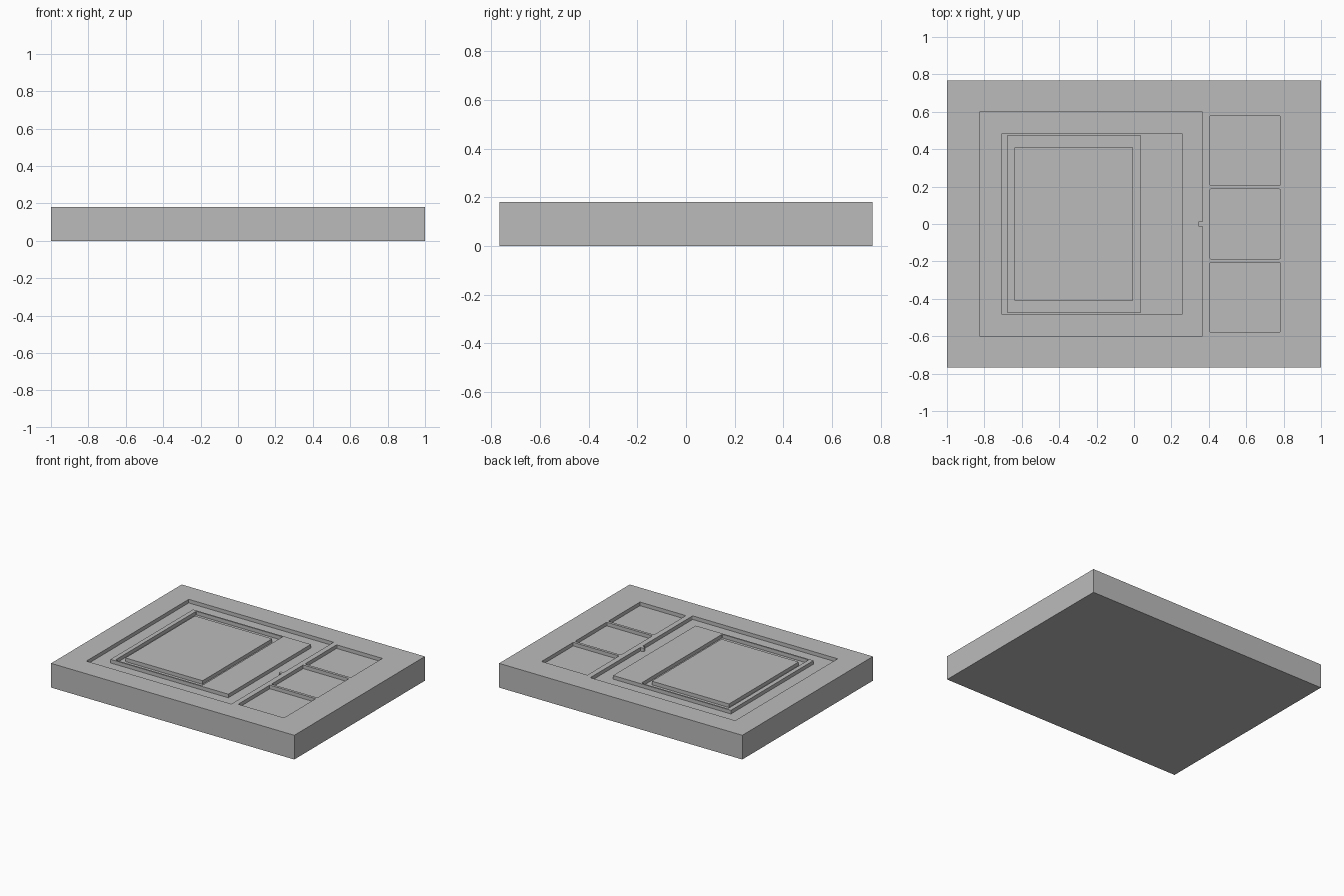
import bpy, bmesh
from math import sin, cos, pi

cube = bpy.data.objects.get("Cube")
if cube:
    bpy.data.objects.remove(cube, do_unlink=True)

TOP = 0.18
FLOOR = 0.153   # level of every recess

grey = bpy.data.materials.new("plain grey")
grey.use_nodes = True
colour = (0.5, 0.5, 0.5, 1)
grey.diffuse_color = colour
grey.node_tree.nodes["Principled BSDF"].inputs["Base Color"].default_value = colour


def prism(name, x0, x1, y0, y1, z0, z1, radius=0.0):
    """Upright block, with rounded corners when a radius is given."""
    steps = 3 if radius else 0
    centres = [(x1 - radius, y1 - radius), (x0 + radius, y1 - radius),
               (x0 + radius, y0 + radius), (x1 - radius, y0 + radius)]
    bm = bmesh.new()
    ring = []
    for k, (cx, cy) in enumerate(centres):
        for s in range(steps + 1):
            a = pi / 2 * (k + s / max(steps, 1))
            ring.append(bm.verts.new((cx + radius * cos(a), cy + radius * sin(a), z0)))
    base = bm.faces.new(ring)
    side = bmesh.ops.extrude_face_region(bm, geom=[base], use_keep_orig=True)
    for v in side["geom"]:
        if isinstance(v, bmesh.types.BMVert):
            v.co.z = z1
    bmesh.ops.recalc_face_normals(bm, faces=bm.faces)
    mesh = bpy.data.meshes.new(name)
    bm.to_mesh(mesh)
    bm.free()
    mesh.materials.append(grey)
    obj = bpy.data.objects.new(name, mesh)
    bpy.context.collection.objects.link(obj)
    return obj


def cut(obj, x0, x1, y0, y1, radius):
    """Sink a pocket into the top of a part."""
    cutter = prism("pocket_cutter", x0, x1, y0, y1, FLOOR, TOP + 0.1, radius)
    cutter.hide_render = True
    mod = obj.modifiers.new("pocket", "BOOLEAN")
    mod.operation, mod.solver, mod.object = "DIFFERENCE", "EXACT", cutter
    bpy.context.view_layer.update()
    graph = bpy.context.evaluated_depsgraph_get()
    obj.data = bpy.data.meshes.new_from_object(obj.evaluated_get(graph))
    obj.modifiers.clear()
    bpy.data.objects.remove(cutter, do_unlink=True)


# Slab with the main tray and a column of three square pockets
slab = prism("slab", -1, 1, -0.767, 0.767, 0, TOP)
cut(slab, -0.826, 0.366, -0.601, 0.601, 0.005)
for i in (-1, 0, 1):
    mid = 0.392 * i
    cut(slab, 0.406, 0.783, mid - 0.186, mid + 0.186, 0.005)

# Raised plate in the tray, itself sunk around an inner block
plate = prism("raised_plate", -0.709, 0.26, -0.485, 0.485, FLOOR - 0.01, TOP)
cut(plate, -0.676, 0.035, -0.474, 0.474, 0.004)
prism("inner_block", -0.64, -0.005, -0.409, 0.409, FLOOR - 0.01, TOP)

# Small catch on the tray wall
prism("catch", 0.342, 0.376, -0.013, 0.013, FLOOR - 0.01, TOP, 0.006)
